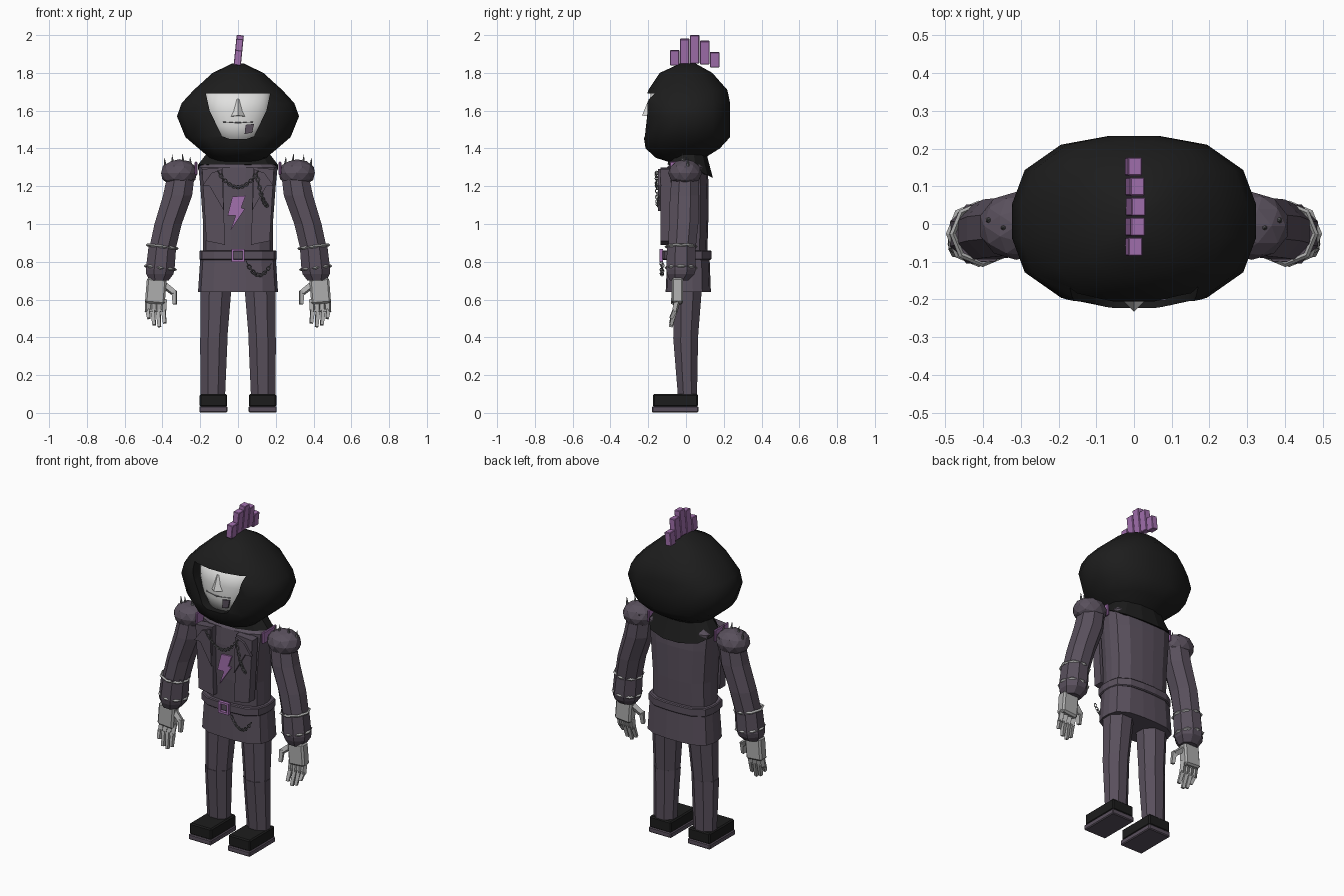
import bpy, bmesh, math
from mathutils import Vector

cube = bpy.data.objects.get("Cube")
if cube:
    bpy.data.objects.remove(cube, do_unlink=True)


def material(name, r, g, b):
    m = bpy.data.materials.new(name)
    m.use_nodes = True
    m.diffuse_color = (r, g, b, 1)
    node = next(n for n in m.node_tree.nodes if n.type == 'BSDF_PRINCIPLED')
    node.inputs["Base Color"].default_value = (r, g, b, 1)
    node.inputs["Roughness"].default_value = 0.8
    return m


BLACK = material("hood black", .012, .012, .012)
JACKET = material("dusty purple cloth", .1, .08, .108)
PURPLE = material("bright purple", .36, .16, .42)
GREY = material("light grey", .42, .42, .42)
WHITE = material("mask white", .75, .75, .74)
METAL = material("dull metal", .17, .17, .18)


def finish(name, bm, mat):
    bmesh.ops.recalc_face_normals(bm, faces=bm.faces)
    me = bpy.data.meshes.new(name)
    bm.to_mesh(me)
    bm.free()
    me.materials.append(mat)
    ob = bpy.data.objects.new(name, me)
    bpy.context.collection.objects.link(ob)
    return ob


def loft(name, rings, mat, n=8, power=2.0):
    """Stack of rounded outlines: (z, x centre, half width, y front, y back)."""
    bm = bmesh.new()
    rows = []
    for z, cx, rx, y0, y1 in rings:
        row = []
        for i in range(n):
            a = math.tau * (i + .5) / n
            c, s = math.cos(a), math.sin(a)
            k = (abs(c) ** power + abs(s) ** power) ** (-1 / power)
            fit = 1 / math.cos(math.pi / n) if n < 12 else 1
            row.append(bm.verts.new((cx + rx * c * k * fit,
                                     (y0 + y1) / 2 + (y1 - y0) / 2 * s * k * fit, z)))
        rows.append(row)
    for a, b in zip(rows, rows[1:]):
        for i in range(n):
            bm.faces.new((a[i], a[(i + 1) % n], b[(i + 1) % n], b[i]))
    bm.faces.new(rows[0])
    bm.faces.new(rows[-1])
    return finish(name, bm, mat)


def plate(name, outline, y0, y1, mat, s=1):
    """Front-facing outline in x, z given thickness along y."""
    bm = bmesh.new()
    face = bm.faces.new([bm.verts.new((s * x, y0, z)) for x, z in outline])
    out = bmesh.ops.extrude_face_region(bm, geom=[face])
    verts = [v for v in out["geom"] if isinstance(v, bmesh.types.BMVert)]
    bmesh.ops.translate(bm, verts=verts, vec=(0, y1 - y0, 0))
    return finish(name, bm, mat)


def strut(name, p, q, r0, r1, mat, sides=4):
    """Tapered bar from p to q."""
    p, q = Vector(p), Vector(q)
    bm = bmesh.new()
    bmesh.ops.create_cone(bm, cap_ends=True, segments=sides, radius1=r0, radius2=r1,
                          depth=(q - p).length)
    bmesh.ops.rotate(bm, verts=bm.verts, matrix=(
        Vector((0, 0, 1)).rotation_difference(q - p).to_matrix()))
    bmesh.ops.translate(bm, verts=bm.verts, vec=(p + q) / 2)
    return finish(name, bm, mat)


def box(name, centre, size, mat, bevel=0.0, tilt=0.0):
    bm = bmesh.new()
    bmesh.ops.create_cube(bm, size=1)
    bmesh.ops.scale(bm, verts=bm.verts, vec=size)
    if bevel:
        bmesh.ops.bevel(bm, geom=bm.edges[:], offset=bevel, segments=1, affect='EDGES')
    ob = finish(name, bm, mat)
    ob.location = centre
    ob.rotation_euler.y = tilt
    return ob


def ring(name, centre, r, thick, mat, rot=(0, 0, 0), seg=12):
    bpy.ops.mesh.primitive_torus_add(location=centre, rotation=rot, major_radius=r,
                                     minor_radius=thick, major_segments=seg, minor_segments=4)
    ob = bpy.context.object
    ob.name = name
    ob.data.materials.append(mat)
    return ob


def chain(name, p, q, sag, count):
    """Alternating links hanging from p to q."""
    p, q = Vector(p), Vector(q)
    for i in range(count):
        t = i / (count - 1)
        pos = p.lerp(q, t) - Vector((0, 0, sag * 4 * t * (1 - t)))
        slope = (q - p).z - sag * 4 * (1 - 2 * t)
        turn = -math.atan2(slope, (q - p).x)
        ob = ring(name, pos, .009, .0025, METAL, (math.pi / 2 * (i % 2), turn, 0), 8)
        ob.scale.x = 1.3


# Hood with a carved face opening
hood = loft("hood", [
    (1.325, 0, .1, -.08, .07), (1.35, 0, .15, -.16, .1), (1.4, 0, .21, -.215, .18),
    (1.46, 0, .28, -.225, .235), (1.57, 0, .325, -.22, .235), (1.64, 0, .3, -.225, .235),
    (1.71, 0, .235, -.2, .22), (1.8, 0, .135, -.14, .14), (1.85, 0, .03, -.03, .05),
], BLACK, 16, 2.6)
half = [(.045, 1.45), (.085, 1.465), (.15, 1.6), (.17, 1.69)]
opening = half + [(-x, z) for x, z in reversed(half)]
cutter = plate("face_cutter", opening, -.4, -.08, BLACK)
cutter.hide_render = True
cut = hood.modifiers.new("face opening", 'BOOLEAN')
cut.object = cutter
cut.operation = 'DIFFERENCE'
bpy.context.view_layer.objects.active = hood
hood.select_set(True)
bpy.ops.object.modifier_apply(modifier=cut.name)
bpy.data.objects.remove(cutter, do_unlink=True)
bpy.ops.object.shade_smooth_by_angle(angle=math.radians(45))
hood.select_set(False)

# Mask with nose, mouth line and dark patch
mask = loft("mask", [(1.43, 0, .1, -.185, 0), (1.52, 0, .15, -.2, 0),
                     (1.6, 0, .17, -.2, 0), (1.71, 0, .17, -.185, 0)], WHITE, 24)
for f in mask.data.polygons:
    f.use_smooth = True
strut("nose", (0, -.195, 1.57), (0, -.185, 1.66), .038, .012, WHITE)
for s in (-1, 1):
    strut("mouth_line", (0, -.201, 1.535), (s * .08, -.186, 1.54), .004, .004, METAL)
plate("cheek_patch", [(.035, 1.475), (.075, 1.485), (.085, 1.53), (.04, 1.525)],
      -.203, -.194, JACKET)

# Leaning crest
for i, (low, high) in enumerate([(1.84, 1.92), (1.84, 1.98), (1.85, 2.0),
                                 (1.845, 1.97), (1.83, 1.91)]):
    box("crest_bar", (.1 * ((low + high) / 2 - 1.88), -.06 + .053 * i, (low + high) / 2),
        (.038, .049, high - low), PURPLE, .003, .1)

# Collar, lower at the back
collar = loft("collar", [(1.3, 0, .215, -.1, .145), (1.41, 0, .14, -.08, .1)], BLACK, 12, 2.3)
for v in collar.data.vertices:
    if v.co.z < 1.35:
        v.co.z = 1.315 - .5 * max(0, v.co.y)

# Torso, skirt and belt
loft("torso", [(.82, 0, .185, -.1, .112), (1.0, 0, .185, -.108, .118), (1.2, 0, .2, -.108, .12),
               (1.3, 0, .21, -.1, .115), (1.35, 0, .15, -.06, .09)], JACKET, 16, 3)
loft("jacket_skirt", [(.64, 0, .212, -.108, .132), (.82, 0, .2, -.1, .125)], JACKET, 16, 3.2)
loft("belt", [(.81, 0, .2, -.12, .13), (.815, 0, .205, -.125, .135),
              (.855, 0, .205, -.125, .135), (.86, 0, .2, -.12, .13)], JACKET, 16, 3.2)
for s in (-1, 1):
    box("buckle_side", (s * .029, -.131, .834), (.012, .02, .068), PURPLE)
    box("buckle_bar", (0, -.131, .834 + s * .028), (.058, .02, .012), PURPLE)
plate("bolt_emblem", [(-.03, 1.145), (.04, 1.15), (.017, 1.085), (.037, 1.08),
                      (-.04, .965), (-.013, 1.045), (-.055, 1.045)], -.119, -.11, PURPLE)

# Chains
chain("neck_chain", (-.1, -.155, 1.27), (.1, -.155, 1.27), .075, 19)
chain("lapel_chain", (.1, -.155, 1.26), (.15, -.15, 1.1), .03, 12)
chain("belt_chain", (.05, -.13, .79), (.17, -.125, .78), .055, 13)

for s in (-1, 1):
    # Jacket front and lapel
    plate("jacket_front", [(.08, 1.3), (.19, 1.29), (.168, .91), (.07, .89)],
          -.135, -.08, JACKET, s)
    plate("lapel", [(.085, 1.29), (.14, 1.27), (.19, 1.2), (.15, 1.2), (.075, 1.07)],
          -.148, -.13, JACKET, s)
    # Arm, padded shoulder and spikes
    loft("arm", [(1.3, s * .295, .07, -.07, .065), (1.15, s * .32, .077, -.085, .07),
                 (1.0, s * .37, .072, -.09, .065), (.86, s * .402, .07, -.095, .05)], JACKET)
    loft("cuff", [(.885, s * .4, .073, -.1, .05), (.76, s * .412, .076, -.105, .052),
                  (.735, s * .414, .072, -.1, .045), (.7, s * .418, .05, -.085, .01)], JACKET)
    for z, x in ((.88, .401), (.768, .411)):
        ring("cuff_ring", (s * x, -.026, z), .08, .008, GREY, (0, -s * .12, 0), 8)
    bpy.ops.mesh.primitive_ico_sphere_add(subdivisions=2, radius=1, location=(s * .312, -.005, 1.27))
    pad = bpy.context.object
    pad.name = "shoulder_pad"
    pad.scale = (.1, .09, .073)
    pad.data.materials.append(JACKET)
    for x, y, z in ((.25, 0, 1.32), (.29, -.02, 1.335), (.345, -.01, 1.33), (.385, .01, 1.315)):
        strut("shoulder_spike", (s * x, y, z - .01), (s * (x + .004), y, z + .037),
              .009, .001, METAL, 6)
    strip = box("shoulder_strap", (s * .222, -.02, 1.295), (.014, .13, .07), PURPLE, .004)
    # Hand
    box("palm", (s * .435, -.045, .645), (.105, .06, .135), GREY, .01, -s * .08)
    for k, tip in enumerate((.475, .455, .465, .5)):
        x = .392 + .028 * k
        strut("finger_base", (s * x, -.045, .6), (s * (x + .003), -.06, .535), .017, .016, GREY)
        strut("finger_tip", (s * (x + .003), -.058, .545), (s * (x - .004), -.08, tip),
              .016, .012, GREY)
    strut("thumb_base", (s * .395, -.045, .68), (s * .338, -.06, .635), .02, .018, GREY)
    strut("thumb_tip", (s * .338, -.06, .645), (s * .335, -.07, .575), .018, .013, GREY)
    # Leg
    loft("thigh", [(.38, s * .128, .07, -.065, .062), (.67, s * .117, .083, -.07, .085)], JACKET)
    loft("shin", [(.08, s * .133, .064, -.042, .058), (.4, s * .128, .073, -.068, .064)], JACKET)
    # Shoe
    box("shoe_sole", (s * .13, -.058, .019), (.15, .246, .032), JACKET, .005)
    box("shoe_upper", (s * .13, -.056, .066), (.145, .238, .068), BLACK, .007)
